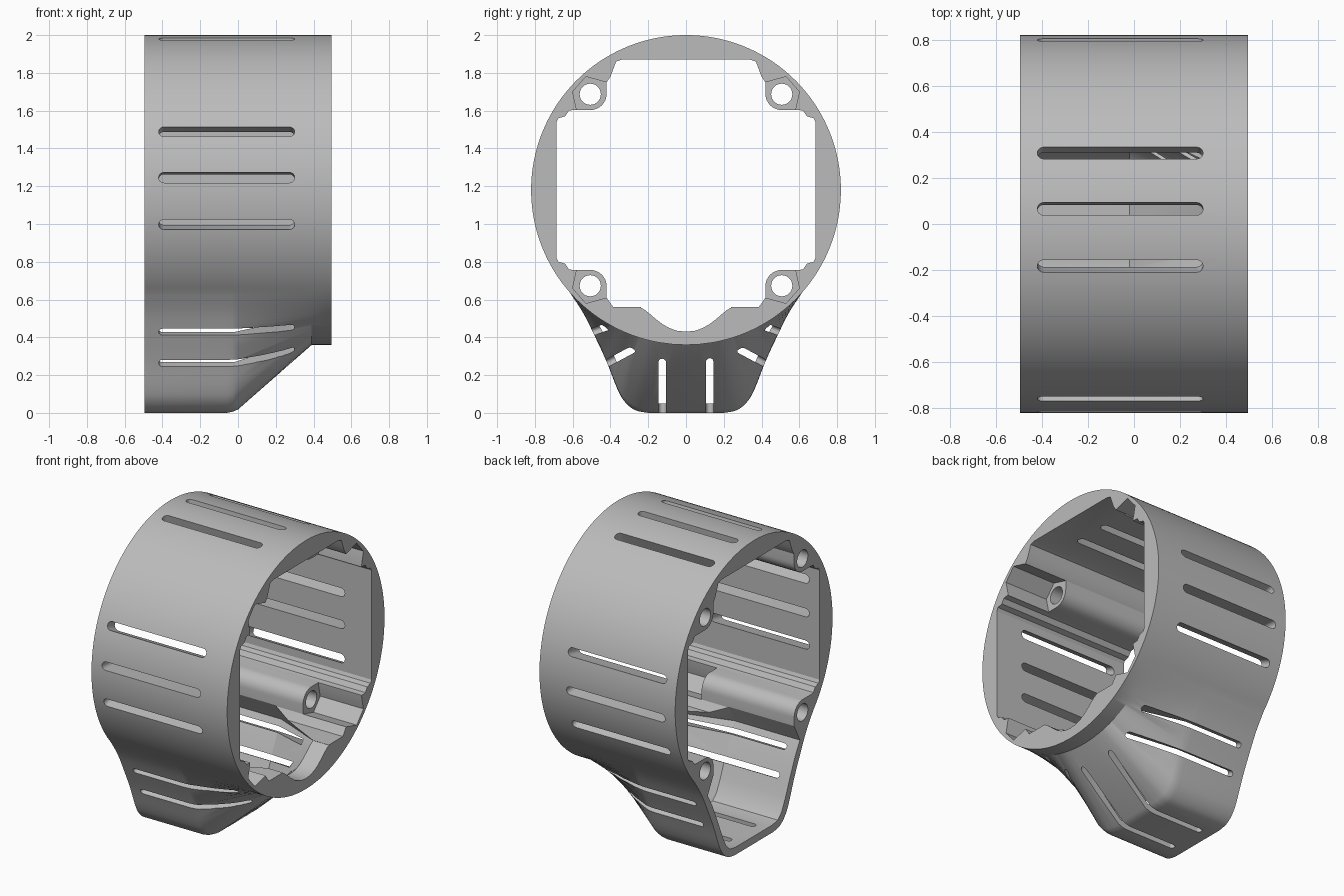
import bpy, bmesh, math
from mathutils import Vector

cube = bpy.data.objects.get("Cube")
if cube:
    bpy.data.objects.remove(cube)

AXIS, RADIUS, END = 1.18, 0.82, 0.495   # bore height, outer radius, half length

grey = bpy.data.materials.new("satin grey")
grey.use_nodes = True
grey.diffuse_color = (0.5, 0.5, 0.5, 1)
grey.node_tree.nodes["Principled BSDF"].inputs["Base Color"].default_value = (0.5, 0.5, 0.5, 1)


def loft(name, sections):
    """Closed solid skinned through equally sized point rings."""
    bm = bmesh.new()
    rings = [[bm.verts.new(p) for p in s] for s in sections]
    n = len(rings[0])
    for a, b in zip(rings, rings[1:]):
        for i in range(n):
            j = (i + 1) % n
            bm.faces.new((a[i], a[j], b[j], b[i]))
    bm.faces.new(rings[0])
    bm.faces.new(rings[-1])
    bmesh.ops.recalc_face_normals(bm, faces=bm.faces)
    mesh = bpy.data.meshes.new(name)
    bm.to_mesh(mesh)
    bm.free()
    mesh.materials.append(grey)
    obj = bpy.data.objects.new(name, mesh)
    bpy.context.collection.objects.link(obj)
    return obj


def prism(name, pts, x0, x1):
    return loft(name, [[(x, y, z) for y, z in pts] for x in (x0, x1)])


def mirrored(half):
    """Half outline on +y, from bottom centre to top centre, made whole."""
    return half + [(-y, z) for y, z in reversed(half) if abs(y) > 1e-6]


def spline(pts, steps=5):
    """Smooth curve through the points."""
    out = []
    ext = [pts[0]] + pts + [pts[-1]]
    for a, b, c, d in zip(ext, ext[1:], ext[2:], ext[3:]):
        for k in range(steps):
            t = k / steps
            out.append(tuple(0.5 * (2 * q + (r - p) * t + (2 * p - 5 * q + 4 * r - s) * t * t
                                    + (3 * q - p - 3 * r + s) * t ** 3)
                             for p, q, r, s in zip(a, b, c, d)))
    return out + [pts[-1]]


def mix(a, b, t):
    return [(p[0] + (q[0] - p[0]) * t, p[1] + (q[1] - p[1]) * t) for p, q in zip(a, b)]


# Outer shell: round drum with a keel that slopes back into the drum
keel = [(0, 0), (0.1, 0)] + spline([(0.2, 0), (0.27, 0.015), (0.325, 0.06), (0.365, 0.13),
                                    (0.42, 0.27), (0.48, 0.4), (0.545, 0.53), (0.617, 0.64)])
start = math.atan2(0.64 - AXIS, 0.617)
for k in range(1, 61):
    a = start + (math.pi / 2 - start) * k / 60
    keel.append((RADIUS * math.cos(a) if k < 60 else 0, AXIS + RADIUS * math.sin(a)))
keel = mirrored(keel)
drum = []
for y, z in keel:
    d = Vector((y, z - AXIS)).normalized() * RADIUS
    drum.append((d.x, d.y + AXIS))
stations = [(-END, 0), (-0.06, 0), (-0.03, 0.015), (0, 0.05), (0.39, 1), (END, 1)]
shell = loft("vented_housing", [[(x, y, z) for y, z in mix(keel, drum, t)] for x, t in stations])

cutters = []

# Main bore: square opening stepped around four screw bosses
boss_y, boss_r = 0.507, 0.087
corner = [(0.685, 0.36), (0.675, 0.38), (0.64, 0.39), (0.62, 0.42), (0.6, 0.423)]
for k in range(9):
    a = -math.pi / 2 - k * math.pi / 16
    corner.append((boss_y + boss_r * math.cos(a), 0.51 + boss_r * math.sin(a)))
corner += [(0.42, 0.57), (0.4, 0.6), (0.385, 0.64), (0.37, 0.68), (0.34, 0.69)]
lower = [(y, AXIS - min(h, 0.62)) for y, h in corner[:-2]]
upper = [(y, AXIS + h) for y, h in corner]
cutters.append(prism("bore_cutter", mirrored(lower[::-1] + upper), -0.6, 0.6))

# Keel cavity narrowing to a shallow dip at the ring end
cavity = [(0, 0.05), (0.19, 0.05), (0.25, 0.06), (0.29, 0.1), (0.33, 0.18), (0.38, 0.3),
          (0.43, 0.41), (0.48, 0.5), (0.42, 0.615), (0, 0.615)]
dip = [(0, 0.43), (0.05, 0.435), (0.09, 0.45), (0.125, 0.47), (0.16, 0.497), (0.19, 0.523),
       (0.215, 0.543), (0.24, 0.558), (0.2, 0.615), (0, 0.615)]
cavity, dip = mirrored(cavity), mirrored(dip)
cutters.append(loft("keel_cutter", [[(x, y, z) for y, z in s] for x, s in
                                    ((-0.6, cavity), (-0.02, cavity), (0.38, dip), (0.6, dip))]))

# Screw holes through the bosses, with pockets at the ring end
pocket = [(0.4, 0.57), (0.42, 0.57), (0.53, 0.6), (0.6, 0.52), (0.58, 0.43), (0.58, 0.41), (0.4, 0.41)]
for sy in (-1, 1):
    for sz in (-1, 1):
        hole = [(sy * boss_y + 0.056 * math.cos(k * math.pi / 16),
                 AXIS + sz * 0.507 + 0.056 * math.sin(k * math.pi / 16)) for k in range(32)]
        cutters.append(prism("screw_hole_cutter", hole, -0.6, 0.3))
        cutters.append(prism("pocket_cutter", [(sy * y, AXIS + sz * h) for y, h in pocket], 0.18, 0.6))


def slot(p, q, width):
    """Round-ended slot along x, driven from p to q in the yz plane."""
    p, q = Vector((0, *p)), Vector((0, *q))
    side = (q - p).normalized().cross(Vector((1, 0, 0))) * width / 2
    ring = []
    for end, sign in ((0.3 - width / 2, 1), (-0.42 + width / 2, -1)):
        for k in range(9):
            a = -math.pi / 2 + k * math.pi / 8
            ring.append(Vector((end + sign * width / 2 * math.cos(a), 0, 0)) + side * sign * math.sin(a))
    cutters.append(loft("slot_cutter", [[c + v for v in ring] for c in (p, q)]))


# Three radial vents on the front, top and back of the drum
for quarter in range(3):
    for step in (-1, 0, 1):
        a = math.radians(180 - 90 * quarter - 4.6 - 17.5 * step)
        c, s = math.cos(a), math.sin(a)
        slot((0.6 * c, AXIS + 0.6 * s), (0.95 * c, AXIS + 0.95 * s), 0.055)

# Vents on the sides and floor of the keel
for s in (-1, 1):
    slot((s * 0.6, 0.165), (s * 0.2, 0.38), 0.038)
    slot((s * 0.6, 0.39), (s * 0.27, 0.51), 0.038)
    slot((s * 0.125, -0.1), (s * 0.125, 0.48), 0.04)

# Cut everything, then tidy up
bpy.ops.object.select_all(action='DESELECT')
bpy.context.view_layer.objects.active = shell
shell.select_set(True)
for c in cutters:
    mod = shell.modifiers.new("cut", 'BOOLEAN')
    mod.operation, mod.solver, mod.object = 'DIFFERENCE', 'EXACT', c
    bpy.ops.object.modifier_apply(modifier=mod.name)
    bpy.data.objects.remove(c)
bpy.ops.object.shade_smooth_by_angle(angle=math.radians(25))
